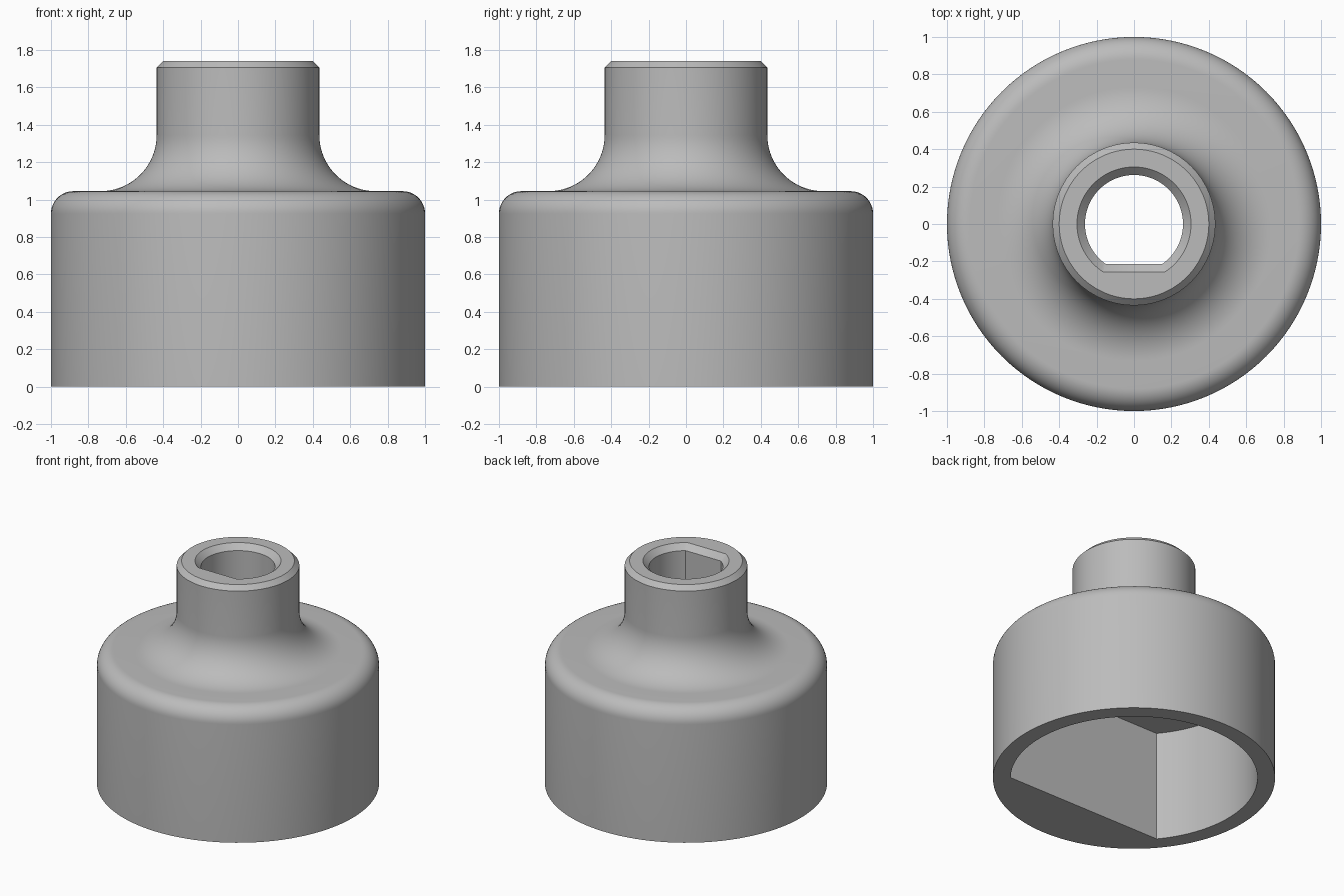
import bpy, bmesh
from math import sin, cos, pi, asin, radians

cube = bpy.data.objects.get("Cube")
if cube:
    bpy.data.objects.remove(cube, do_unlink=True)

SEGMENTS = 128

grey = bpy.data.materials.new("plain grey")
grey.use_nodes = True
colour = (0.5, 0.5, 0.5, 1)
grey.diffuse_color = colour
grey.node_tree.nodes["Principled BSDF"].inputs["Base Color"].default_value = colour


def arc(cx, cz, r, start, end, steps):
    """Profile points along an arc, angles in degrees."""
    angles = [radians(start + (end - start) * i / steps) for i in range(steps + 1)]
    return [(cx + r * cos(a), cz + r * sin(a)) for a in angles]


def circle(r):
    return [(r * cos(2 * pi * i / SEGMENTS), r * sin(2 * pi * i / SEGMENTS))
            for i in range(SEGMENTS)]


def d_shape(r, flat):
    """Circle cut by a flat at y = -flat, with exact corners."""
    a = asin(flat / r)
    sweep = pi + 2 * a
    return [(r * cos(-a + sweep * i / SEGMENTS), r * sin(-a + sweep * i / SEGMENTS))
            for i in range(SEGMENTS + 1)]


def loft(name, sections):
    """Capped solid through (outline, z) sections."""
    bm = bmesh.new()
    rings = [[bm.verts.new((x, y, z)) for x, y in outline] for outline, z in sections]
    for low, high in zip(rings, rings[1:]):
        n = len(low)
        for i in range(n):
            j = (i + 1) % n
            bm.faces.new((low[i], low[j], high[j], high[i]))
    bm.faces.new(rings[0][::-1])
    bm.faces.new(rings[-1])
    bmesh.ops.recalc_face_normals(bm, faces=bm.faces)
    mesh = bpy.data.meshes.new(name)
    bm.to_mesh(mesh)
    bm.free()
    mesh.materials.append(grey)
    obj = bpy.data.objects.new(name, mesh)
    bpy.context.collection.objects.link(obj)
    return obj


# Body: wide drum, rounded shoulder, concave fillet into the neck, top bevel
profile = [(1, 0)]
profile += arc(0.88, 0.925, 0.12, 0, 90, 12)
profile += arc(0.735, 1.345, 0.30, 270, 180, 20)
profile += [(0.435, 1.705), (0.40, 1.74)]
body = loft("coupler_body", [(circle(r), z) for r, z in profile])

# Wide D-shaped socket open at the bottom
socket = loft("socket_cutter", [(d_shape(0.875, 0.556), z) for z in (-0.1, 0.863)])

# Narrow D-shaped bore through the neck, widening in a bevel at the top
bore = loft("bore_cutter", [
    (d_shape(0.262, 0.213), 0.7),
    (d_shape(0.262, 0.213), 1.697),
    (d_shape(0.315, 0.266), 1.75),
    (d_shape(0.315, 0.266), 1.85),
])

# Cut both openings
bpy.ops.object.select_all(action='DESELECT')
bpy.context.view_layer.objects.active = body
body.select_set(True)
for cutter in (socket, bore):
    cutter.hide_render = True
    mod = body.modifiers.new(cutter.name, 'BOOLEAN')
    mod.operation = 'DIFFERENCE'
    mod.solver = 'EXACT'
    mod.object = cutter
    bpy.ops.object.modifier_apply(modifier=mod.name)
    bpy.data.objects.remove(cutter, do_unlink=True)

bpy.ops.object.shade_smooth_by_angle(angle=radians(30))
